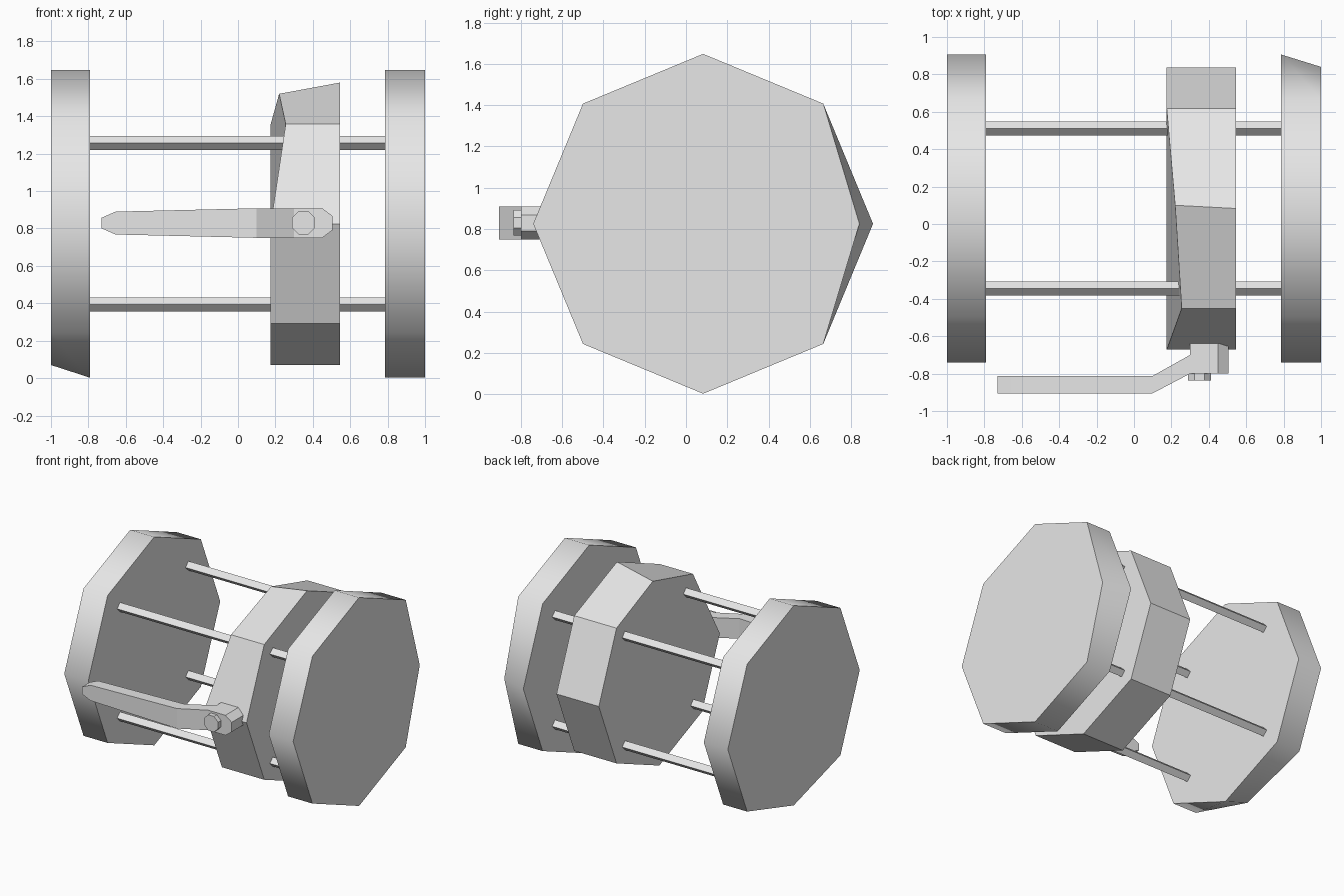
import bpy
import bmesh
from math import cos, sin, radians
from mathutils import Vector

cube = bpy.data.objects.get("Cube")
if cube:
    bpy.data.objects.remove(cube)

grey = bpy.data.materials.new("light grey")
grey.use_nodes = True
grey.diffuse_color = (0.8, 0.8, 0.8, 1)
grey.node_tree.nodes["Principled BSDF"].inputs["Base Color"].default_value = (0.8, 0.8, 0.8, 1)

CY, CZ = 0.083, 0.825  # common axis of the discs and drum


def ring(x, y, z, radius, sides):
    """Polygon across the x axis; index 0 points to the back, then upwards."""
    step = radians(360 / sides)
    return [Vector((x, y + radius * cos(i * step), z + radius * sin(i * step)))
            for i in range(sides)]


def loft(name, rings, smooth=False):
    """Skin a row of matching rings and cap both ends."""
    bm = bmesh.new()
    rows = [[bm.verts.new(p) for p in r] for r in rings]
    n = len(rows[0])
    sides = []
    for a, b in zip(rows, rows[1:]):
        for i in range(n):
            j = (i + 1) % n
            sides.append(bm.faces.new((a[i], a[j], b[j], b[i])))
    caps = [bm.faces.new(rows[0]), bm.faces.new(rows[-1])]
    bmesh.ops.recalc_face_normals(bm, faces=bm.faces[:])
    if smooth:
        for face in sides:
            face.smooth = True
        for cap in caps:
            for edge in cap.edges:
                edge.smooth = False
    mesh = bpy.data.meshes.new(name)
    bm.to_mesh(mesh)
    bm.free()
    mesh.materials.append(grey)
    obj = bpy.data.objects.new(name, mesh)
    bpy.context.collection.objects.link(obj)
    return obj


# End discs, each with one chipped outer corner
outer = ring(-1, CY, CZ, 0.823, 8)
outer[6].z = 0.07
loft("right_end_disc", [outer, ring(-0.79, CY, CZ, 0.823, 8)], smooth=True)
outer = ring(1, CY, CZ, 0.823, 8)
outer[0].y = 0.84
loft("left_end_disc", [ring(0.787, CY, CZ, 0.823, 8), outer], smooth=True)

# Middle drum with a worn upper front edge
worn = ring(0.175, CY, CZ, 0.755, 8)
worn[2] = Vector((0.22, 0.1, 1.52))
worn[3].x = 0.255
loft("middle_drum", [worn, ring(0.545, CY, CZ, 0.755, 8)])

# Four tie rods
for side, y in (("front", CY - 0.427), ("back", CY + 0.427)):
    for level, z in (("lower", CZ - 0.432), ("upper", CZ + 0.432)):
        loft(f"{side}_{level}_rod",
             [ring(x, y, z, 0.037, 4) for x in (-0.8, 0.8)])


def section(x, front, back, half):
    """Upright rectangle across the lever."""
    z = 0.829
    return [Vector((x, front, z - half)), Vector((x, back, z - half)),
            Vector((x, back, z + half)), Vector((x, front, z + half))]


# Cranked lever: tapering arm and chamfered hub
loft("lever_arm", [section(-0.73, -0.905, -0.812, 0.028),
                   section(-0.655, -0.905, -0.812, 0.061),
                   section(0.1, -0.905, -0.812, 0.079),
                   section(0.3, -0.8, -0.7, 0.079)])
loft("lever_hub", [section(0.3, -0.8, -0.6, 0.079),
                   section(0.45, -0.8, -0.6, 0.079),
                   section(0.505, -0.8, -0.6, 0.038)])

# Bolt head on the hub
bpy.ops.mesh.primitive_cylinder_add(vertices=8, radius=0.067, depth=0.055,
                                    location=(0.35, -0.809, 0.831),
                                    rotation=(radians(90), radians(22.5), 0))
bolt = bpy.context.object
bolt.name = "bolt_head"
bolt.data.materials.append(grey)
